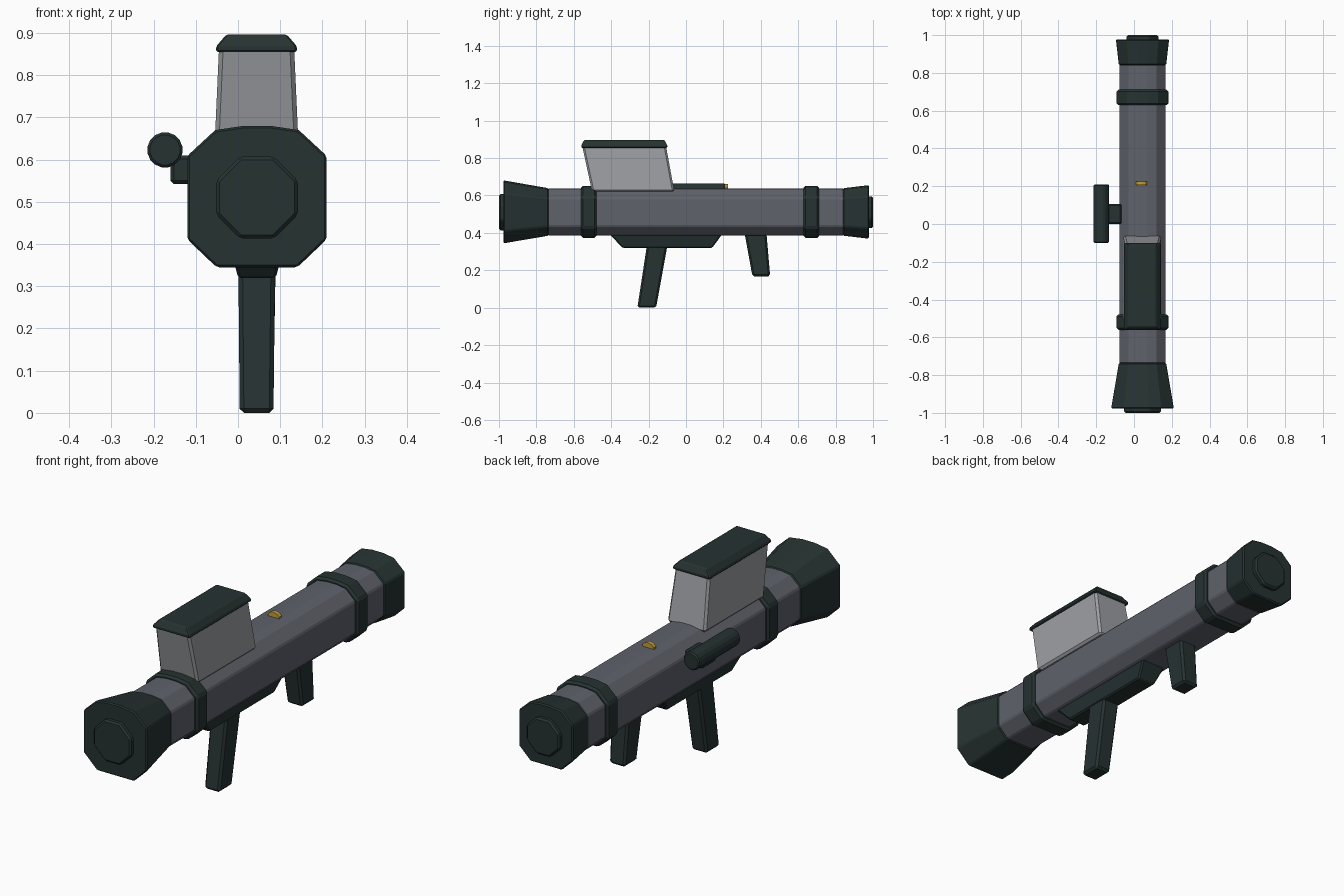
import bpy, bmesh, math

if "Cube" in bpy.data.objects:
    bpy.data.objects.remove(bpy.data.objects["Cube"], do_unlink=True)

AX, AZ = 0.045, 0.51  # tube axis


def material(name, rgb):
    m = bpy.data.materials.new(name)
    m.use_nodes = True
    m.diffuse_color = (*rgb, 1)
    bsdf = m.node_tree.nodes["Principled BSDF"]
    bsdf.inputs["Base Color"].default_value = (*rgb, 1)
    bsdf.inputs["Roughness"].default_value = 0.7
    return m


DARK = material("dark green", (0.019, 0.032, 0.031))
GREY = material("blue grey", (0.115, 0.122, 0.148))
LIGHT = material("light grey", (0.34, 0.35, 0.37))
YELLOW = material("yellow", (0.55, 0.34, 0.04))


def loft(name, rings, mat, bevel=0.0):
    """Skin a list of equal-length point rings and cap both ends."""
    bm = bmesh.new()
    loops = [[bm.verts.new(p) for p in ring] for ring in rings]
    n = len(loops[0])
    for a, b in zip(loops, loops[1:]):
        for i in range(n):
            j = (i + 1) % n
            bm.faces.new((a[i], a[j], b[j], b[i]))
    bm.faces.new(loops[0][::-1])
    bm.faces.new(loops[-1])
    bmesh.ops.recalc_face_normals(bm, faces=bm.faces)
    me = bpy.data.meshes.new(name)
    bm.to_mesh(me)
    bm.free()
    me.materials.append(mat)
    ob = bpy.data.objects.new(name, me)
    bpy.context.collection.objects.link(ob)
    if bevel:
        mod = ob.modifiers.new("edge bevel", "BEVEL")
        mod.width = bevel
        mod.segments = 1
        mod.limit_method = "ANGLE"
        mod.angle_limit = math.radians(40)
    return ob


# Chamfered square section with a slightly crowned top
HALF = [(0.2, 1.03), (0.6, 0.97), (1, 0.6), (1, -0.6), (0.58, -1)]
SECTION = HALF + [(-x, z) for x, z in reversed(HALF)]


def body(name, stations, mat, bevel=0.006):
    rings = [[(AX + x * r, y, AZ + z * r) for x, z in SECTION] for y, r in stations]
    return loft(name, rings, mat, bevel)


def prism(name, x, z, r, y0, y1, sides, mat, bevel=0.0, squash=1.0):
    turn = math.pi / sides
    angles = [turn + math.tau * i / sides for i in range(sides)]
    rings = [[(x + r * math.cos(a), y, z + r * squash * math.sin(a)) for a in angles]
             for y in (y0, y1)]
    return loft(name, rings, mat, bevel)


def block(name, levels, mat, bevel=0.0):
    """Stack of rectangles: (z, x0, x1, y0, y1)."""
    rings = [[(x0, y0, z), (x1, y0, z), (x1, y1, z), (x0, y1, z)]
             for z, x0, x1, y0, y1 in levels]
    return loft(name, rings, mat, bevel)


# Tube and its fittings
body("main_tube", [(-0.74, 0.123), (0.845, 0.123)], GREY)
body("front_bell", [(-0.977, 0.166), (-0.735, 0.125)], DARK)
body("rear_bell", [(0.84, 0.125), (0.978, 0.141)], DARK)
for name, y in (("front_clamp", -0.52), ("rear_clamp", 0.67)):
    body(name, [(y - 0.041, 0.137), (y + 0.041, 0.137)], DARK, 0.01)
prism("front_cap", AX, AZ, 0.105, -1.0, -0.96, 8, DARK, 0.008)
prism("rear_cap", AX, AZ, 0.092, 0.96, 1.0, 8, DARK, 0.008)

# Sight box leaning forward, with a lid
block("sight_box", [(0.62, -0.056, 0.144, -0.502, -0.062),
                    (0.865, -0.045, 0.133, -0.555, -0.107)], LIGHT, 0.01)
block("sight_lid", [(0.855, -0.052, 0.14, -0.56, -0.1),
                    (0.868, -0.052, 0.14, -0.56, -0.1),
                    (0.896, -0.028, 0.116, -0.545, -0.115)], DARK, 0.004)

# Small bead sight on top of the tube
prism("bead_sight", 0.04, 0.637, 0.031, 0.206, 0.225, 10, YELLOW, squash=0.75)

# Side scope and bracket
prism("side_scope", -0.173, 0.623, 0.042, -0.1, 0.21, 16, DARK, 0.006)
block("scope_bracket", [(0.542, -0.16, -0.065, 0.0, 0.105),
                        (0.61, -0.16, -0.065, 0.0, 0.105)], DARK, 0.008)

# Underside rail and handles
block("grip_rail", [(0.32, 0.0, 0.09, -0.34, 0.14),
                    (0.395, -0.018, 0.108, -0.41, 0.195)], DARK, 0.006)
block("rear_grip", [(0.0, 0.004, 0.084, -0.26, -0.16),
                    (0.34, 0.001, 0.088, -0.208, -0.098)], DARK, 0.01)
block("fore_grip", [(0.168, 0.004, 0.086, 0.355, 0.45),
                    (0.4, 0.0, 0.09, 0.313, 0.43)], DARK, 0.01)
